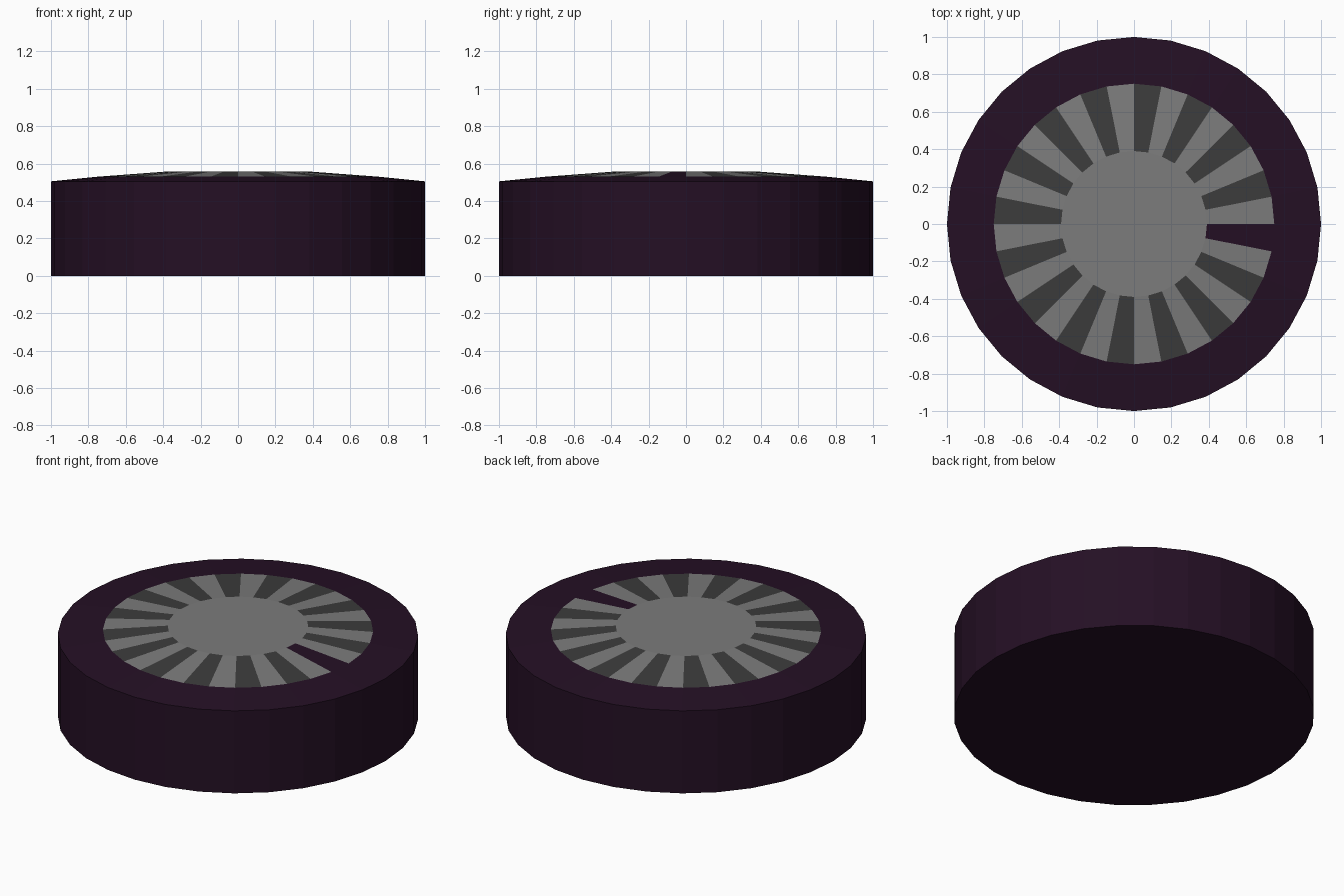
import bpy, bmesh
from math import cos, sin, tau

cube = bpy.data.objects.get("Cube")
if cube:
    bpy.data.objects.remove(cube)

SIDES = 32
# Rings of the body from the base to the crown: radius, height
PROFILE = [(1.0, 0.0), (1.0, 0.505), (0.75, 0.53), (0.39, 0.557)]


def material(name, rgb):
    mat = bpy.data.materials.new(name)
    mat.use_nodes = True
    colour = (*rgb, 1.0)
    mat.diffuse_color = colour
    mat.node_tree.nodes["Principled BSDF"].inputs["Base Color"].default_value = colour
    return mat


materials = [
    material("dark plum", (0.018, 0.005, 0.018)),
    material("mid grey", (0.2, 0.2, 0.2)),
    material("charcoal", (0.045, 0.045, 0.045)),
]
PLUM, GREY, CHARCOAL = range(3)

# Faceted puck: base, wall, rim, ring of stripes and flat centre
bm = bmesh.new()
rings = [[bm.verts.new((r * cos(tau * i / SIDES), r * sin(tau * i / SIDES), z))
          for i in range(SIDES)] for r, z in PROFILE]
bm.faces.new(rings[0][::-1]).material_index = PLUM
bm.faces.new(rings[-1]).material_index = GREY

for level, (low, high) in enumerate(zip(rings, rings[1:])):
    for i in range(SIDES):
        j = (i + 1) % SIDES
        face = bm.faces.new((low[i], low[j], high[j], high[i]))
        if level == 2:
            # Alternating stripes, with the last one as the plum marker
            face.material_index = GREY if i % 2 == 0 else CHARCOAL
            if i == SIDES - 1:
                face.material_index = PLUM

mesh = bpy.data.meshes.new("striped_puck")
bm.to_mesh(mesh)
bm.free()
for mat in materials:
    mesh.materials.append(mat)
puck = bpy.data.objects.new("striped_puck", mesh)
bpy.context.collection.objects.link(puck)
